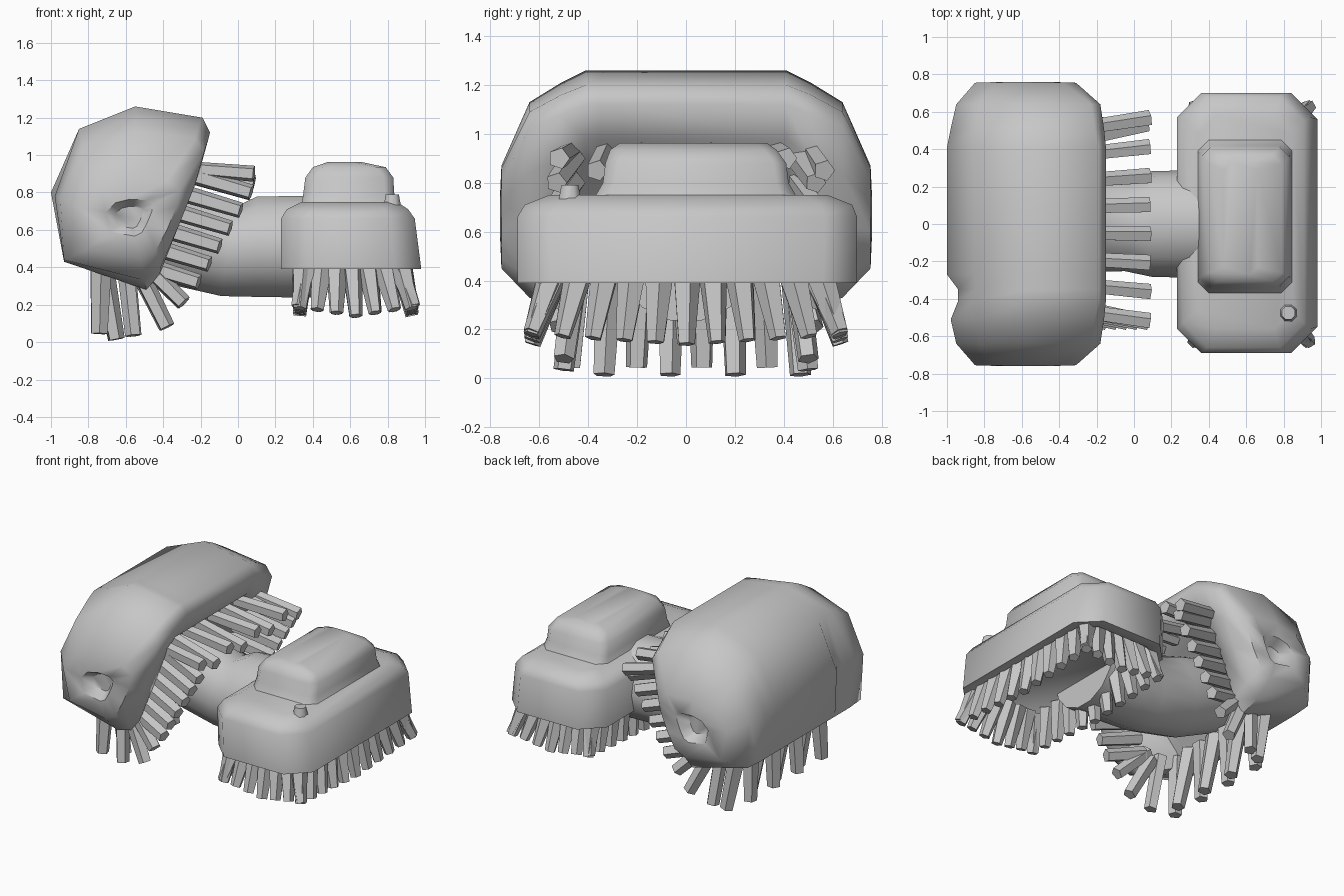
import bpy, bmesh, math
from mathutils import Vector

cube = bpy.data.objects.get("Cube")
if cube:
    bpy.data.objects.remove(cube, do_unlink=True)

grey = bpy.data.materials.new("plain grey")
grey.use_nodes = True
grey.diffuse_color = (0.57, 0.57, 0.57, 1)
grey.node_tree.nodes["Principled BSDF"].inputs["Base Color"].default_value = grey.diffuse_color


def finish(name, bm, angle):
    bmesh.ops.recalc_face_normals(bm, faces=bm.faces[:])
    mesh = bpy.data.meshes.new(name)
    bm.to_mesh(mesh)
    bm.free()
    mesh.materials.append(grey)
    obj = bpy.data.objects.new(name, mesh)
    bpy.context.collection.objects.link(obj)
    bpy.ops.object.select_all(action='DESELECT')
    obj.select_set(True)
    bpy.context.view_layer.objects.active = obj
    bpy.ops.object.shade_smooth_by_angle(angle=math.radians(angle))
    return obj


def skin(bm, rings):
    """Join rings of equal length into a capped body."""
    loops = [[bm.verts.new(p) for p in ring] for ring in rings]
    n = len(loops[0])
    for a, b in zip(loops, loops[1:]):
        for i in range(n):
            j = (i + 1) % n
            bm.faces.new((a[i], a[j], b[j], b[i]))
    bm.faces.new(loops[0])
    bm.faces.new(loops[-1])


def loft(name, rings, angle=58):
    bm = bmesh.new()
    skin(bm, rings)
    return finish(name, bm, angle)


def bristles(name, pairs, r_base, r_tip):
    """Each pair is a root and a tip; every tuft is a five-sided tapered prism."""
    bm = bmesh.new()
    for root, tip in pairs:
        root, tip = Vector(root), Vector(tip)
        turn = (tip - root).to_track_quat('Z', 'Y')
        rings = []
        for centre, r in ((root, r_base), (tip, r_tip)):
            rings.append([centre + turn @ Vector((r * math.cos(k * math.tau / 5),
                                                  r * math.sin(k * math.tau / 5), 0))
                          for k in range(5)])
        skin(bm, rings)
    return finish(name, bm, 60)


def plan(x0, x1, y0, y1, z, c):
    """Rectangle with cut corners, lying flat."""
    return [(x0 + c, y0, z), (x1 - c, y0, z), (x1, y0 + c, z), (x1, y1 - c, z),
            (x1 - c, y1, z), (x0 + c, y1, z), (x0, y1 - c, z), (x0, y0 + c, z)]


# Tilted hood: side profiles at the middle, inner cheek, outer cheek and end
middle = [(-.93, .43), (-1, .8), (-.85, 1.14), (-.55, 1.26), (-.19, 1.2),
          (-.15, 1.12), (-.21, .98), (-.34, .88), (-.7, .48), (-.76, .39)]
inner = [(-.93, .43), (-.98, .78), (-.84, 1.1), (-.55, 1.21), (-.21, 1.16),
         (-.16, 1.08), (-.21, .9), (-.31, .64), (-.42, .36), (-.49, .28)]
cheek = [(-.93, .44), (-.95, .77), (-.83, 1.03), (-.55, 1.13), (-.23, 1.09),
         (-.18, 1.02), (-.23, .84), (-.31, .64), (-.41, .41), (-.5, .33)]
end = [(-.8, .5), (-.85, .72), (-.74, .83), (-.58, .87), (-.38, .86),
       (-.31, .81), (-.33, .72), (-.38, .6), (-.44, .49), (-.52, .45)]


def shrink(profile, s):
    return [(-.58 + (x + .58) * s, .67 + (z - .67) * s) for x, z in profile]


trimmed = [(max(x, -.94), z) for x, z in middle]
outer = [(.51, inner), (.64, cheek), (.755, end), (.76, shrink(end, .47)), (.69, shrink(end, .28))]
sections = [(-y, p) for y, p in reversed(outer)]
sections += [(-.41, trimmed), (-.35, trimmed), (-.27, middle), (.41, middle)]
sections += outer
loft("hood", [[(x, y, z) for x, z in p] for y, p in sections])

# Wide brush head with a raised block on top
loft("brush_head", [
    plan(.32, .88, -.58, .58, .43, .1),
    plan(.3, .92, -.6, .62, .39, .1),
    plan(.23, .98, -.69, .70, .39, .14),
    plan(.23, .945, -.69, .70, .66, .13),
    plan(.26, .91, -.66, .68, .71, .13),
    plan(.34, .85, -.56, .58, .75, .1)])
loft("raised_block", [
    plan(.34, .85, -.38, .46, .73, .06),
    plan(.35, .835, -.34, .42, .8, .05),
    plan(.36, .83, -.33, .41, .88, .05),
    plan(.4, .79, -.31, .37, .935, .05),
    plan(.48, .66, -.27, .33, .963, .04)])

# Small nub on the front corner of the brush head
loft("corner_nub", [plan(.77, .88, -.53, -.42, .68, .03),
                    plan(.79, .86, -.51, -.44, .79, .02)])

# Bent neck joining the two heads
neck = []
for x, z, r, lean in ((-.6, .68, .22, .12), (-.3, .56, .25, .1), (-.05, .485, .245, .04),
                      (.1, .51, .275, 0), (.42, .51, .28, 0)):
    neck.append([(x + lean * math.sin(a), r * 1.03 * math.cos(a), z + r * math.sin(a))
                 for a in (k * math.tau / 14 for k in range(14))])
loft("neck", neck)

# Tufts around the rim of the brush head, fanning outward
rim = []
for i in range(11):
    t = i / 5 - 1
    for side in (-1, 1):
        rim.append(((.61 + side * .26, t * .55, .42),
                    (.63 + side * .3, t * .63, .14 + .04 * abs(t))))
for i in range(7):
    t = i / 3 - 1
    for side in (-1, 1):
        rim.append(((.61 + t * .24, side * .54, .42),
                    (.63 + t * .31, side * .63, .14 + .05 * abs(t))))
bristles("brush_head_bristles", rim, .06, .036)

# Tufts along the top lip of the hood
bristles("hood_top_bristles", [
    ((-.28, -.47 + .14 * i, .93), (.085, -.52 + .155 * i, .9 - .05 * (i % 2)))
    for i in range(8)], .04, .045)

# Tufts down both cheeks of the hood
cheeks = []
for side in (-1, 1):
    for i in range(6):
        t = i / 5
        cheeks.append(((-.27 - .2 * t, side * .46, .9 - .5 * t),
                       (.07 - .28 * t, side * .53, .8 - .48 * t)))
    cheeks.append(((-.5, side * .46, .42), (-.29, side * .52, .21)))
    cheeks.append(((-.53, side * .46, .38), (-.38, side * .5, .08)))
    cheeks.append(((-.6, side * .45, .42), (-.56, side * .5, .035)))
bristles("hood_cheek_bristles", cheeks, .05, .044)

# Tufts hanging from the bottom lip of the hood
bristles("hood_bottom_bristles", [
    ((-.73, -.44 + .126 * i, .45), (-.74 + .09 * (i % 2), -.47 + .134 * i, .045 - .03 * (i % 2)))
    for i in range(8)], .06, .045)
